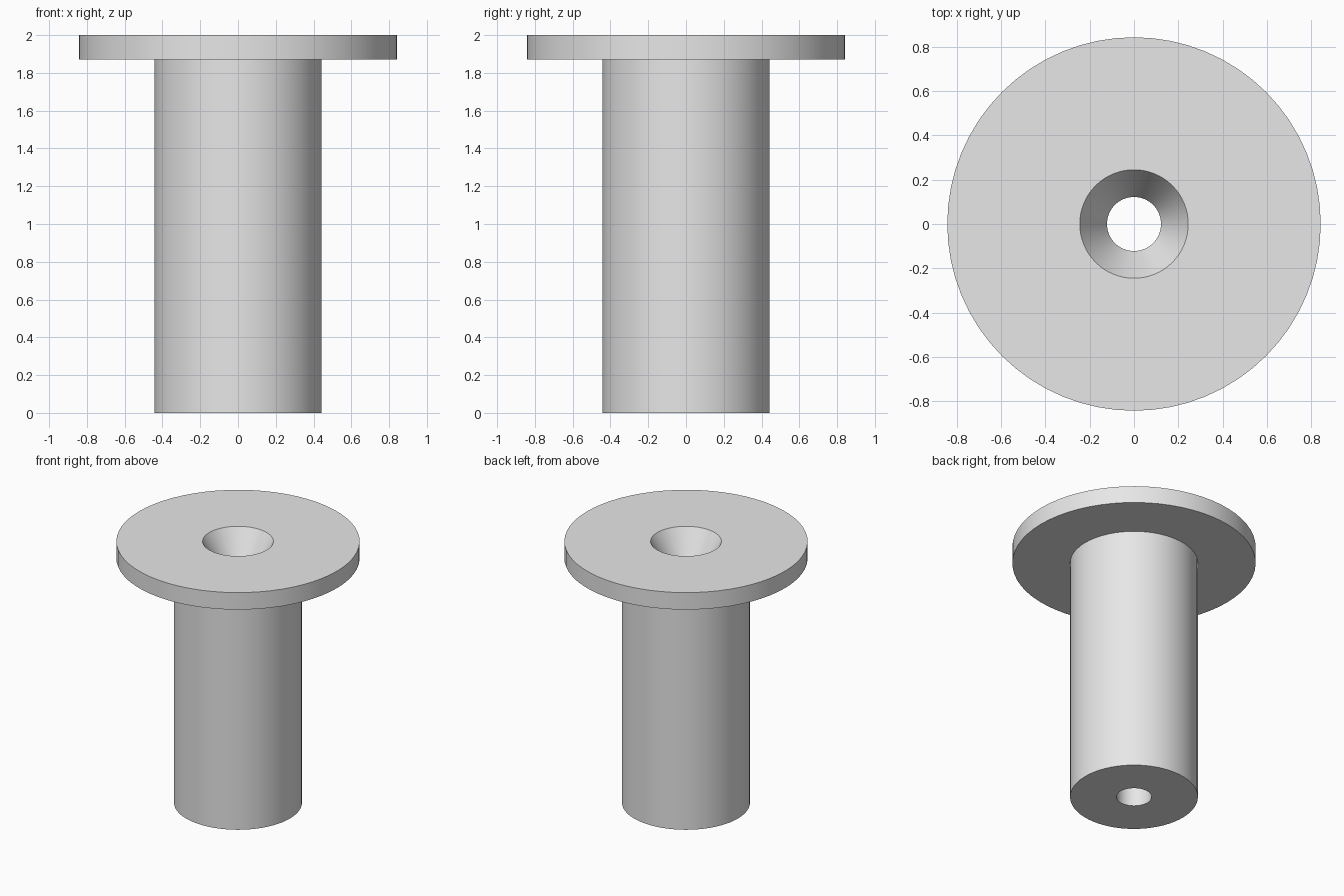
import bpy
import bmesh
from math import pi, radians

SIDES = 64

cube = bpy.data.objects.get("Cube")
if cube:
    bpy.data.objects.remove(cube, do_unlink=True)


def make_material(name, color):
    mat = bpy.data.materials.new(name)
    mat.use_nodes = True
    mat.diffuse_color = color
    mat.node_tree.nodes["Principled BSDF"].inputs["Base Color"].default_value = color
    return mat


def lathe(name, profile, mat):
    """Spin a closed (radius, height) profile around the z axis."""
    bm = bmesh.new()
    verts = [bm.verts.new((r, 0, z)) for r, z in profile]
    edges = [bm.edges.new((a, b)) for a, b in zip(verts, verts[1:] + verts[:1])]
    bmesh.ops.spin(bm, geom=verts + edges, cent=(0, 0, 0), axis=(0, 0, 1),
                   angle=2 * pi, steps=SIDES, use_merge=True)
    bmesh.ops.remove_doubles(bm, verts=bm.verts[:], dist=0.0001)
    bmesh.ops.recalc_face_normals(bm, faces=bm.faces[:])
    mesh = bpy.data.meshes.new(name)
    bm.to_mesh(mesh)
    bm.free()
    mesh.materials.append(mat)
    obj = bpy.data.objects.new(name, mesh)
    bpy.context.collection.objects.link(obj)
    bpy.ops.object.select_all(action="DESELECT")
    obj.select_set(True)
    bpy.context.view_layer.objects.active = obj
    bpy.ops.object.shade_smooth_by_angle(angle=radians(28))
    return obj


grey = make_material("light_grey", (0.9, 0.9, 0.9, 1))

# Shaft with a wide flange on top, and a countersunk hole right through
flange_r, shaft_r, sink_r, hole_r = 0.843, 0.443, 0.245, 0.122
height, flange_z, sink_z = 2.0, 1.87, 1.79
lathe("flanged_bushing", [
    (hole_r, 0), (shaft_r, 0),
    (shaft_r, flange_z), (flange_r, flange_z),
    (flange_r, height), (sink_r, height),
    (hole_r, sink_z),
], grey)
